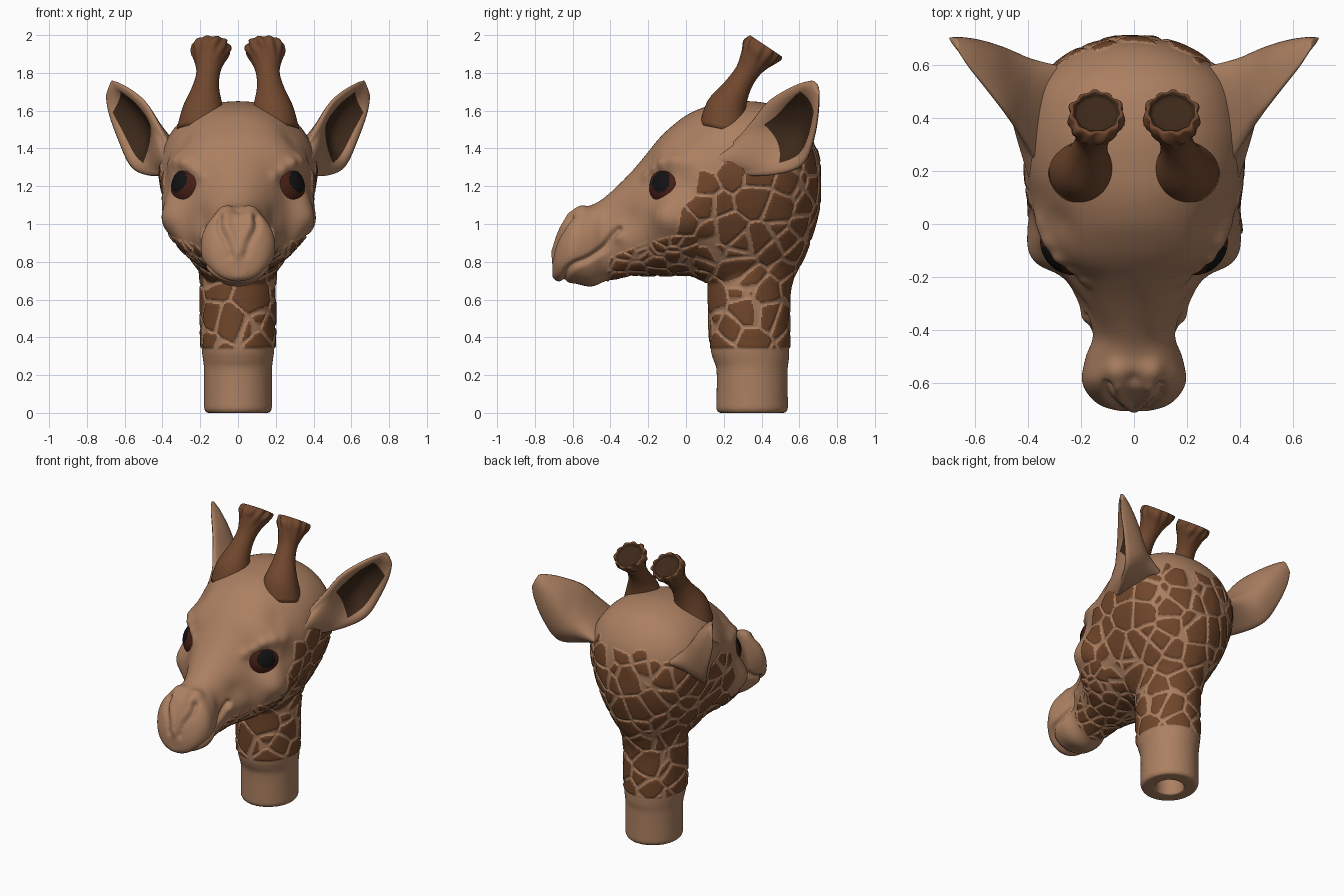
import bpy, bmesh
from math import sin, cos, pi, exp
from mathutils import Vector, noise

if "Cube" in bpy.data.objects:
    bpy.data.objects.remove(bpy.data.objects["Cube"])


def material(name, rgb):
    m = bpy.data.materials.new(name)
    m.diffuse_color = (*rgb, 1)
    m.use_nodes = True
    m.node_tree.nodes["Principled BSDF"].inputs["Base Color"].default_value = m.diffuse_color
    return m


HIDE = material("hide", (0.41, 0.215, 0.12))
SPOT = material("spot", (0.165, 0.062, 0.024))
HORN = material("horn", (0.165, 0.064, 0.027))
DARK = material("dark_hollow", (0.045, 0.021, 0.01))
IRIS = material("iris", (0.06, 0.013, 0.007))
PUPIL = material("pupil", (0.006, 0.006, 0.007))


def spline(rows, n):
    """Smooth (Catmull-Rom) interpolation of rows of numbers, n steps per span."""
    out = []
    for i in range(len(rows) - 1):
        p = [rows[max(0, min(len(rows) - 1, i + k))] for k in (-1, 0, 1, 2)]
        for s in range(n):
            t = s / n
            out.append([0.5 * (2 * b + (c - a) * t + (2 * a - 5 * b + 4 * c - d) * t * t
                               + (3 * b - a - 3 * c + d) * t ** 3) for a, b, c, d in zip(*p)])
    return out + [list(rows[-1])]


def loft(bm, rings, mat=lambda i, j: 0):
    """Skin closed rings of points and cap both ends."""
    vs = [[bm.verts.new(p) for p in r] for r in rings]
    n = len(vs[0])
    for i in range(len(vs) - 1):
        for j in range(n):
            k = (j + 1) % n
            f = bm.faces.new((vs[i][j], vs[i][k], vs[i + 1][k], vs[i + 1][j]))
            f.material_index = mat(i, j)
    bm.faces.new(vs[0])
    bm.faces.new(vs[-1]).material_index = mat(len(vs) - 1, 0)


def finish(bm, name, mats, mirror=True, subsurf=0):
    bmesh.ops.recalc_face_normals(bm, faces=bm.faces)
    for f in bm.faces:
        f.smooth = True
    me = bpy.data.meshes.new(name)
    bm.to_mesh(me)
    bm.free()
    for m in mats:
        me.materials.append(m)
    ob = bpy.data.objects.new(name, me)
    bpy.context.collection.objects.link(ob)
    if subsurf:
        s = ob.modifiers.new("subsurf", 'SUBSURF')
        s.levels = s.render_levels = subsurf
    if mirror:
        ob.modifiers.new("mirror", 'MIRROR').use_mirror_merge = False
    return ob


# ---- head: sections along y (y, top, widest height, bottom, half width, lower exponent)
HEAD = [(-0.708, 0.82, 0.77, 0.72, 0.05, 2), (-0.69, 0.90, 0.80, 0.70, 0.12, 2.1),
        (-0.65, 1.00, 0.84, 0.69, 0.17, 2.1), (-0.59, 1.075, 0.87, 0.685, 0.198, 2.1),
        (-0.50, 1.10, 0.88, 0.668, 0.182, 2.1), (-0.42, 1.15, 0.90, 0.70, 0.158, 2.1),
        (-0.30, 1.265, 0.94, 0.73, 0.21, 2), (-0.21, 1.37, 1.0, 0.73, 0.262, 2),
        (-0.15, 1.445, 1.06, 0.73, 0.35, 1.9), (-0.09, 1.505, 1.08, 0.73, 0.385, 1.9),
        (0.0, 1.575, 1.10, 0.73, 0.395, 1.9), (0.10, 1.62, 1.18, 0.70, 0.40, 1.75),
        (0.20, 1.64, 1.26, 0.62, 0.41, 1.6), (0.35, 1.65, 1.28, 0.60, 0.412, 1.5),
        (0.50, 1.62, 1.28, 0.66, 0.38, 1.5), (0.60, 1.55, 1.27, 0.78, 0.30, 1.6),
        (0.67, 1.45, 1.25, 0.96, 0.19, 1.8), (0.705, 1.33, 1.20, 1.10, 0.07, 2)]


def power(v, p):
    return (1 if v > 0 else -1) * abs(v) ** (2 / p)


bm = bmesh.new()
rings = []
for y, zt, zc, zb, w, low in spline(HEAD, 4):
    ring = []
    for j in range(64):
        a = 2 * pi * j / 64
        p = 2.15 if sin(a) > 0 else low
        s = power(sin(a), p)
        ring.append((w * power(cos(a), p), y, zc + s * (zt - zc if s > 0 else zc - zb)))
    rings.append(ring)
loft(bm, rings)

# ---- neck with a hole in its foot: (z, centre y, y radius, x radius)
NECK = [(0.02, 0.35, 0.19, 0.18), (0.22, 0.35, 0.188, 0.18), (0.28, 0.345, 0.2, 0.185),
        (0.34, 0.338, 0.208, 0.192), (0.5, 0.335, 0.21, 0.195), (0.65, 0.335, 0.213, 0.195),
        (0.75, 0.35, 0.23, 0.2), (0.85, 0.38, 0.24, 0.22), (1.0, 0.4, 0.26, 0.24), (1.2, 0.42, 0.25, 0.25)]
foot = [(0.5, 0.35, 0.09, 0.09), (0.0, 0.35, 0.09, 0.09), (0.0, 0.35, 0.178, 0.168)]
loft(bm, [[(rx * cos(2 * pi * j / 64), yc + ry * sin(2 * pi * j / 64), z) for j in range(64)]
          for z, yc, ry, rx in foot + spline(NECK, 4)])
head = finish(bm, "head_and_neck", [HIDE, SPOT], mirror=False)

# fuse and blend head and neck
bpy.context.view_layer.objects.active = head
head.select_set(True)
m = head.modifiers.new("fuse", 'REMESH')
m.mode, m.voxel_size = 'VOXEL', 0.007
m = head.modifiers.new("blend", 'SMOOTH')
m.factor, m.iterations = 0.5, 18
for name in ("fuse", "blend"):
    bpy.ops.object.modifier_apply(modifier=name)

# ---- sculpted details: (x, y, z, radius, height), mirrored in x
DABS = [(0.21, -0.23, 1.265, 0.035, 0.022), (0.255, -0.195, 1.295, 0.035, 0.032),
        (0.305, -0.15, 1.33, 0.04, 0.036), (0.355, -0.085, 1.35, 0.045, 0.034),
        (0.38, -0.01, 1.34, 0.05, 0.022),
        (0.36, -0.10, 1.03, 0.07, 0.022), (0.38, 0.0, 1.0, 0.07, 0.016), (0.39, 0.0, 1.2, 0.07, -0.014),
        (0.07, -0.555, 1.075, 0.045, 0.02), (0.0, -0.58, 1.06, 0.03, -0.02),
        (0.2, -0.31, 1.04, 0.07, -0.014), (0.18, -0.35, 0.93, 0.035, 0.014), (0.3, 0.0, 1.47, 0.07, -0.012)]
# nostril slits running down the nose, with a fold beside them
slit = spline([(0.10, -0.61, 1.04), (0.10, -0.65, 0.98), (0.065, -0.68, 0.91), (0.04, -0.70, 0.83)], 3)
for k, (x, y, z) in enumerate(slit):
    DABS += [(x, y, z, 0.019, -0.016 + 0.001 * k), (x - 0.04, y, z + 0.01, 0.024, 0.007)]
DABS = [(Vector(d[:3]), d[3], d[4]) for d in DABS]
EYE = Vector((0.315, -0.135, 1.215))
MOUTH = [Vector((0, y, z)) for y, z in spline([(-0.645, 0.70), (-0.63, 0.75), (-0.59, 0.785), (-0.52, 0.815),
                                               (-0.44, 0.87), (-0.39, 0.94), (-0.36, 0.97)], 5)]
LIMIT = [(-0.43, 0.6), (-0.4, 0.8), (-0.25, 0.86), (-0.05, 0.92), (-0.02, 1.07), (0.05, 1.12),
         (0.08, 1.31), (0.4, 1.33), (0.6, 1.41), (0.8, 1.43)]


def spot_limit(y):
    for (y0, z0), (y1, z1) in zip(LIMIT, LIMIT[1:]):
        if y0 <= y <= y1:
            return z0 + (z1 - z0) * (y - y0) / (y1 - y0)
    return 0


def spot_amount(q):
    """0..1: how far inside a raised coat patch this point is."""
    if q.z < 0.335 or q.y < -0.43:
        return 0
    jaw = q.y < 0.06 and q.z < 0.94
    scale = 11 if jaw else 7
    dist, pts = noise.voronoi(q * scale)
    room = spot_limit(q.y) + 0.03 - q.z
    c = pts[0] / scale
    if room < 0 or (not jaw and c.z > spot_limit(c.y) + 0.02):
        return 0
    edge = min((dist[1] - dist[0]) / scale, (q.z - 0.335) * 1.5, room * 1.5)
    return max(0, min(1, (edge - (0.004 if jaw else 0.007)) / 0.022))


me = head.data
normals = [v.normal.copy() for v in me.vertices]
inside = []
for v, nrm in zip(me.vertices, normals):
    q = Vector((abs(v.co.x), v.co.y, v.co.z))
    h = 0
    if q.y < 0.2 and q.z > 0.6:
        for c, r, amount in DABS:
            d2 = (q - c).length_squared / (r * r)
            if d2 < 9:
                h += amount * exp(-d2)
        h -= 0.055 * exp(-((q - EYE).length / 0.095) ** 2)
        if q.y < -0.3:
            flat = Vector((0, q.y, q.z))
            d = min((flat - c).length for c in MOUTH)
            h -= 0.026 * exp(-(d / 0.017) ** 2)
    s = spot_amount(v.co)
    inside.append(s > 0.25)
    v.co += nrm * (h + 0.009 * s * (2 - s))
for f in me.polygons:
    f.material_index = int(sum(inside[i] for i in f.vertices) >= 3)
    f.use_smooth = True

# ---- eyes with dark pupils
bm = bmesh.new()
bmesh.ops.create_uvsphere(bm, u_segments=64, v_segments=48, radius=0.13)
gaze = Vector((0.74, -0.58, 0.30)).normalized()
for f in bm.faces:
    f.material_index = int(f.calc_center_median().normalized().dot(gaze) > 0.89)
bmesh.ops.translate(bm, verts=bm.verts, vec=(0.225, -0.064, 1.19))
finish(bm, "eyes", [IRIS, PUPIL])

# ---- ears: front rim, back, lower rim (x, y, z each), hollow depth
EAR = [(0.36, 0.22, 1.42, 0.27, 0.60, 1.36, 0.37, 0.24, 1.25, -0.25),
       (0.435, 0.335, 1.56, 0.375, 0.622, 1.41, 0.48, 0.43, 1.245, 0.0),
       (0.49, 0.41, 1.655, 0.45, 0.645, 1.48, 0.575, 0.60, 1.29, 0.64),
       (0.55, 0.49, 1.705, 0.53, 0.67, 1.60, 0.64, 0.67, 1.43, 0.65),
       (0.625, 0.59, 1.748, 0.615, 0.692, 1.69, 0.69, 0.697, 1.58, 0.25),
       (0.672, 0.668, 1.762, 0.675, 0.70, 1.738, 0.702, 0.705, 1.68, -0.2)]
N = 12


def arc(a, mid, b):
    """Parabolic arc from a to b passing through mid."""
    c = 2 * mid - (a + b) / 2
    return [a * (1 - t) ** 2 + c * (2 * t * (1 - t)) + b * t * t for t in (k / N for k in range(N + 1))]


rings = []
for r in spline(EAR, 5):
    a, back, b = Vector(r[0:3]), Vector(r[3:6]), Vector(r[6:9])
    mid = (a + b) / 2
    rings.append(arc(a, back, b) + arc(b.lerp(mid, 0.26), mid.lerp(back, r[9]), a.lerp(mid, 0.34)))
bm = bmesh.new()
loft(bm, rings, lambda i, j: int(7 <= i <= 18 and N + 2 <= j < 2 * N))
finish(bm, "ears", [HIDE, DARK], subsurf=1)

# ---- horns: (x, y, z, radius, backward tilt, knobbliness), cupped at the tip
HORNS = [(0.19, 0.205, 1.50, 0.135, 0.2, 0), (0.186, 0.215, 1.62, 0.106, 0.3, 0),
         (0.172, 0.27, 1.72, 0.072, 0.5, 0), (0.158, 0.32, 1.80, 0.063, 0.58, 0),
         (0.15, 0.36, 1.865, 0.08, 0.59, 0.02), (0.145, 0.392, 1.91, 0.102, 0.59, 0.06),
         (0.143, 0.42, 1.94, 0.1, 0.59, 0.06), (0.143, 0.422, 1.941, 0.085, 0.59, 0.03),
         (0.143, 0.414, 1.928, 0.07, 0.59, 0), (0.143, 0.412, 1.926, 0.01, 0.59, 0)]
rings = []
for x, y, z, r, tilt, k in spline(HORNS, 4):
    ring = []
    for j in range(60):
        a = 2 * pi * j / 60
        rr = r * (1 + k * cos(11 * a + 40 * z) + 0.5 * k * cos(5 * a + 90 * z))
        ring.append((x + rr * cos(a), y + rr * sin(a) * cos(tilt), z - rr * sin(a) * sin(tilt)))
    rings.append(ring)
bm = bmesh.new()
loft(bm, rings, lambda i, j: int(i >= 27))
finish(bm, "horns", [HORN, DARK])
